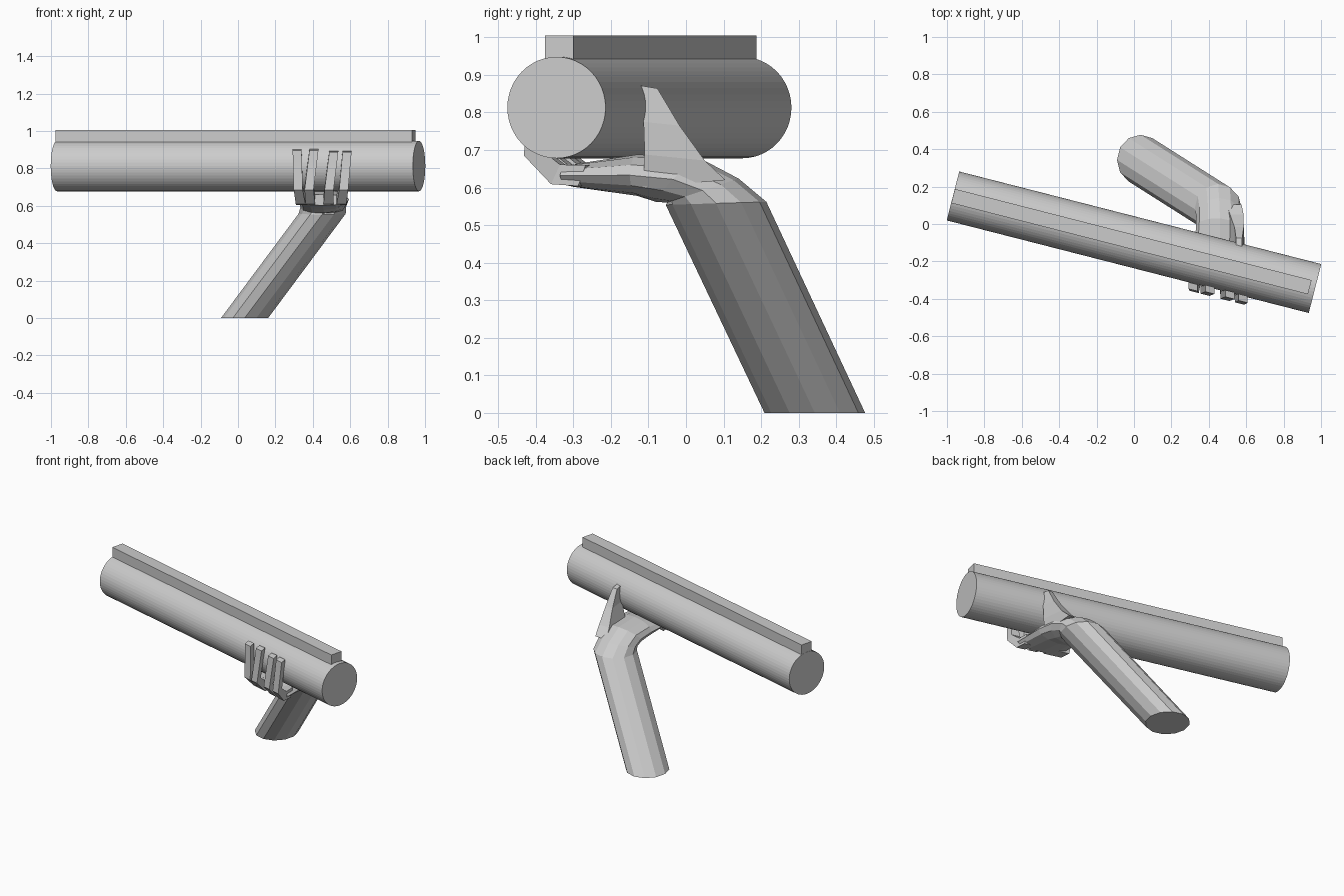
import bpy, bmesh, math
from mathutils import Vector

if "Cube" in bpy.data.objects:
    bpy.data.objects.remove(bpy.data.objects["Cube"])

ANGLE = math.atan2(-0.495, 1.936)
AXIS = Vector((0, -0.0975, 0.813))


def loft(name, rings):
    """Skin a list of equal-length point rings and cap both ends."""
    bm = bmesh.new()
    rows = [[bm.verts.new(p) for p in r] for r in rings]
    n = len(rows[0])
    for a, b in zip(rows, rows[1:]):
        for i in range(n):
            j = (i + 1) % n
            bm.faces.new((a[i], a[j], b[j], b[i]))
    bm.faces.new(rows[0][::-1])
    bm.faces.new(rows[-1])
    bmesh.ops.recalc_face_normals(bm, faces=bm.faces)
    me = bpy.data.meshes.new(name)
    bm.to_mesh(me)
    bm.free()
    ob = bpy.data.objects.new(name, me)
    bpy.context.collection.objects.link(ob)
    return ob


def oval(c, u, v, n=12):
    c, u, v = Vector(c), Vector(u), Vector(v)
    return [c + u * math.cos(2 * math.pi * i / n) + v * math.sin(2 * math.pi * i / n)
            for i in range(n)]


def box_ring(c, u, v):
    c, u, v = Vector(c), Vector(u), Vector(v)
    return [c - u - v, c + u - v, c + u + v, c - u + v]


# long tube held in the hand
bpy.ops.mesh.primitive_cylinder_add(vertices=48, radius=0.135, depth=1.998, location=AXIS)
tube = bpy.context.object
tube.name = "tube"
tube.rotation_euler = (0, math.pi / 2, ANGLE)

# raised rail along the top of the tube
d = Vector((math.cos(ANGLE), math.sin(ANGLE), 0))
side = Vector((-d.y, d.x, 0)) * 0.039
rail_z = Vector((0, 0, 0.15))
loft("top_rail", [box_ring(AXIS + d * s + rail_z, side, (0, 0, 0.042))
                  for s in (-0.998, 0.97)])

# forearm bending at the wrist into the flat palm
loft("arm_and_palm", [
    oval((0.035, 0.343, 0.0), (0.126, 0, 0), (0, 0.134, 0)),
    oval((0.450, 0.080, 0.558), (0.126, 0, 0), (0, 0.134, 0.004)),
    oval((0.455, 0.045, 0.592), (0.122, 0, 0), (0, 0.095, 0.032)),
    oval((0.460, -0.025, 0.622), (0.128, -0.01, 0), (0, 0.055, 0.060)),
    oval((0.458, -0.130, 0.633), (0.135, -0.02, 0), (0, 0, 0.055)),
    oval((0.452, -0.300, 0.632), (0.140, -0.036, 0), (0, 0, 0.030)),
])

# four fingers curling up the front of the tube: knuckle x, tip x, tip z
fingers = [(0.322, 0.316, 0.90), (0.380, 0.406, 0.90),
           (0.487, 0.512, 0.89), (0.565, 0.583, 0.89)]
for i, (kx, tx, tz) in enumerate(fingers):
    y = -0.376 - 0.2557 * (kx - 0.45)
    bx = 0.45 + (kx - 0.45) * 0.9
    u = (0.026, -0.007, 0)
    loft(f"finger_{i + 1}", [
        box_ring((bx, y + 0.135, 0.632), u, (0, 0.01, 0.028)),
        box_ring((bx, y + 0.065, 0.635), u, (0, 0.012, 0.026)),
        box_ring((kx, y, 0.695), (0.024, -0.006, 0), (0, 0.020, 0.010)),
        box_ring((tx, y + 0.008, tz), (0.024, -0.006, 0), (0, 0.018, 0.003)),
    ])

# thumb rising behind the tube
loft("thumb", [
    box_ring((0.535, -0.005, 0.610), (0.040, 0, 0), (0, 0.110, 0.010)),
    box_ring((0.550, -0.030, 0.680), (0.036, 0, 0), (0, 0.080, -0.008)),
    box_ring((0.562, -0.065, 0.770), (0.025, 0, 0), (0, 0.048, -0.005)),
    box_ring((0.562, -0.100, 0.868), (0.016, 0, 0), (0, 0.024, -0.004)),
])
